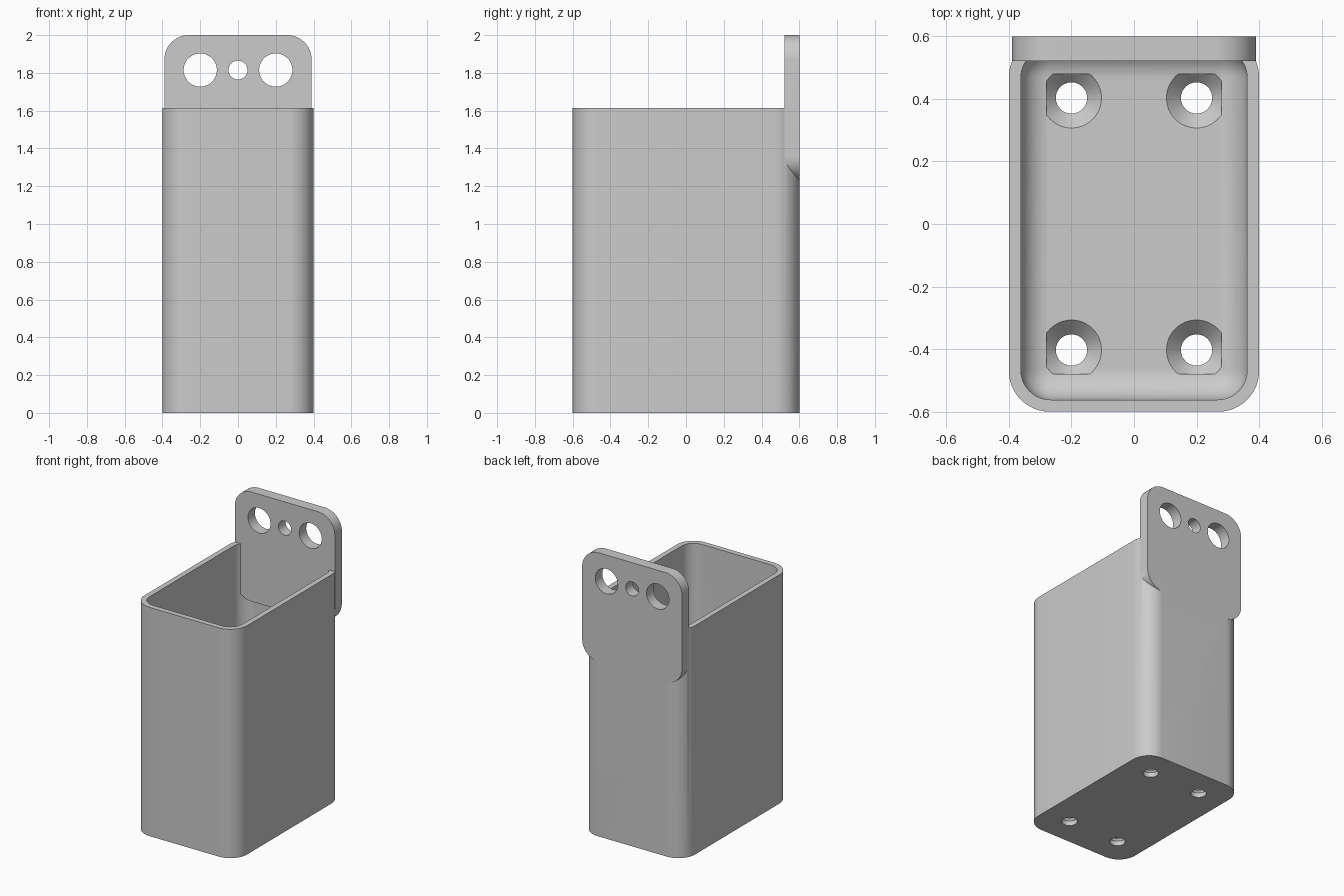
import bpy, bmesh
from mathutils import Matrix, Vector

cube = bpy.data.objects.get("Cube")
if cube:
    bpy.data.objects.remove(cube, do_unlink=True)

grey = bpy.data.materials.new("plain_grey")
grey.use_nodes = True
GREY = (0.6, 0.6, 0.6, 1)
grey.diffuse_color = GREY
grey.node_tree.nodes["Principled BSDF"].inputs["Base Color"].default_value = GREY


def finish(name, bm):
    mesh = bpy.data.meshes.new(name)
    bmesh.ops.recalc_face_normals(bm, faces=bm.faces[:])
    bm.to_mesh(mesh)
    bm.free()
    mesh.materials.append(grey)
    ob = bpy.data.objects.new(name, mesh)
    bpy.context.collection.objects.link(ob)
    return ob


def rounded_box(name, low, high, axis, radius, round_floor=False):
    """Box with rounded edges along one axis, optionally around its underside."""
    low, high = Vector(low), Vector(high)
    bm = bmesh.new()
    bmesh.ops.create_cube(bm, size=1)
    for v in bm.verts:
        v.co = (low + high) / 2 + v.co * (high - low)

    def chosen(e):
        a, b = (v.co for v in e.verts)
        along = abs(a[axis] - b[axis]) > 0.001
        return along or (round_floor and max(a.z, b.z) < low.z + 0.001)

    bmesh.ops.bevel(bm, geom=[e for e in bm.edges if chosen(e)], offset=radius,
                    segments=12, profile=0.5, affect='EDGES', clamp_overlap=True)
    return finish(name, bm)


def cone(name, centre, r_low, r_high, depth, turn=Matrix()):
    bm = bmesh.new()
    bmesh.ops.create_cone(bm, cap_ends=True, segments=48, radius1=r_low,
                          radius2=r_high, depth=depth,
                          matrix=Matrix.Translation(centre) @ turn)
    return finish(name, bm)


def combine(target, other, operation):
    mod = target.modifiers.new(operation.lower(), 'BOOLEAN')
    mod.operation, mod.solver, mod.object = operation, 'EXACT', other
    bpy.context.view_layer.objects.active = target
    bpy.ops.object.modifier_apply(modifier=mod.name)
    bpy.data.objects.remove(other, do_unlink=True)


# Open container with a rounded cavity
FLOOR = 0.08
holder = rounded_box("holder", (-0.4, -0.6, 0), (0.4, 0.6, 1.613), 2, 0.13)
cavity = rounded_box("cavity", (-0.362, -0.562, FLOOR), (0.362, 0.562, 1.9), 2, 0.095, True)
combine(holder, cavity, 'DIFFERENCE')

# Rounded mounting plate merged into the back wall
plate = rounded_box("mounting_plate", (-0.39, 0.522, 1.228), (0.39, 0.6, 2), 1, 0.13)
combine(holder, plate, 'UNION')

# Plate holes
upright = Matrix.Rotation(1.5707963, 4, 'X')
for x, r in ((-0.2, 0.088), (0, 0.05), (0.2, 0.088)):
    combine(holder, cone("plate_hole", (x, 0.56, 1.815), r, r, 0.4, upright), 'DIFFERENCE')

# Countersunk screw holes in the floor
SINK = 0.048
for x in (-0.2, 0.2):
    for y in (-0.403, 0.403):
        combine(holder, cone("screw_hole", (x, y, 0), 0.05, 0.05, 0.4), 'DIFFERENCE')
        combine(holder, cone("countersink", (x, y, FLOOR - SINK / 2 + 0.0005), 0.049, 0.097,
                             SINK + 0.001), 'DIFFERENCE')

bpy.ops.object.select_all(action='DESELECT')
holder.select_set(True)
bpy.context.view_layer.objects.active = holder
bpy.ops.object.shade_smooth_by_angle(angle=0.5)
